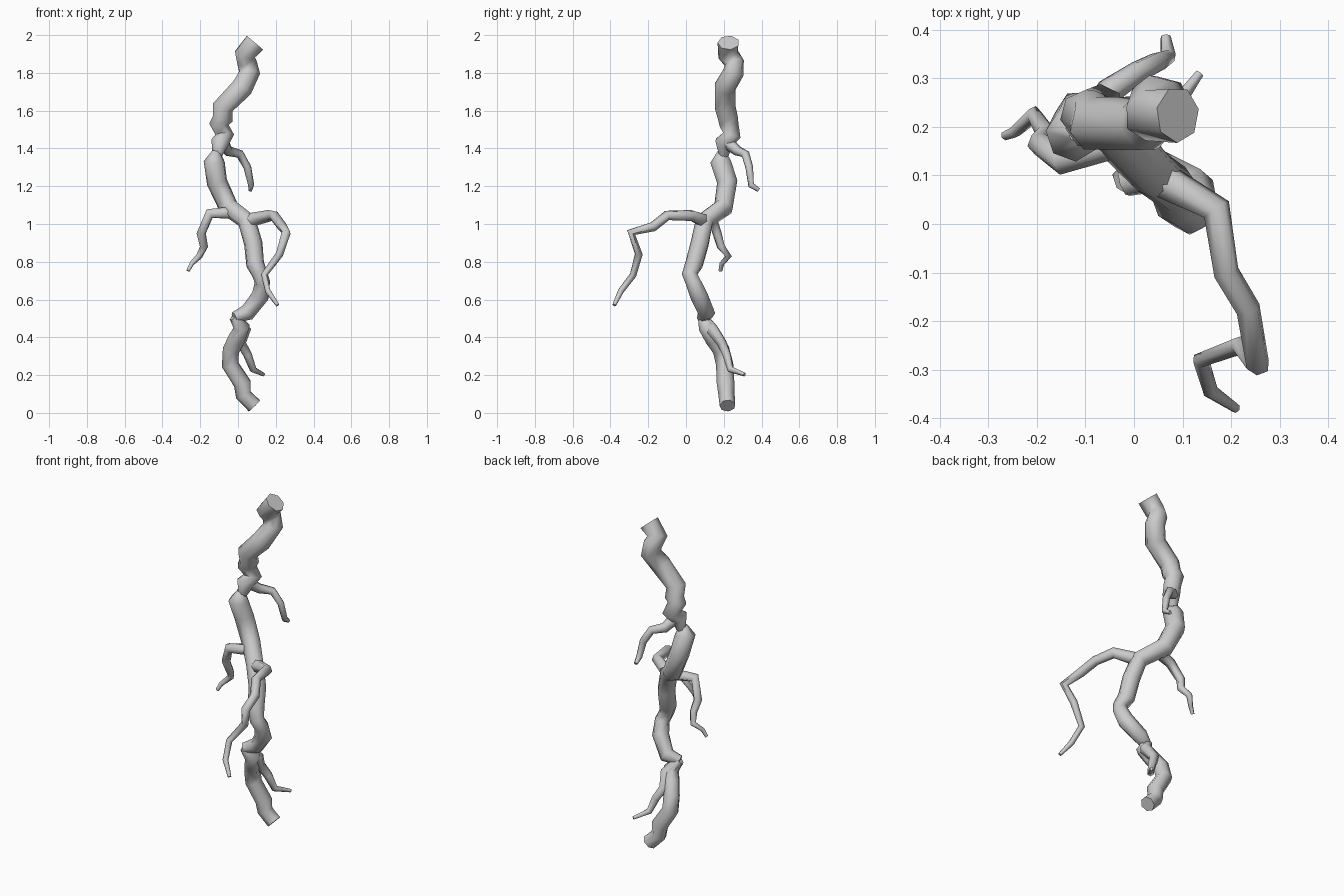
import bpy, bmesh, math
from mathutils import Vector


def jagged_tube(name, path, sides):
    """Capped tube through (x, y, z, radius) points, rings on the bisecting planes."""
    pts = [Vector(p[:3]) for p in path]
    bm = bmesh.new()
    rings, normal, last = [], None, None
    for i, (p, row) in enumerate(zip(pts, path)):
        a = (p - pts[i - 1]).normalized() if i else None
        b = (pts[i + 1] - p).normalized() if i < len(pts) - 1 else None
        t = ((a or b) + (b or a)).normalized()
        if normal is None:
            normal = t.orthogonal().normalized()
        else:
            normal = (last.rotation_difference(t) @ normal).normalized()
        last = t
        side = t.cross(normal)
        rings.append([bm.verts.new(p + row[3] * (
            math.cos(k * math.tau / sides) * normal +
            math.sin(k * math.tau / sides) * side)) for k in range(sides)])
    for r, s in zip(rings, rings[1:]):
        for k in range(sides):
            n = (k + 1) % sides
            bm.faces.new((r[k], r[n], s[n], s[k]))
    bm.faces.new(rings[0][::-1])
    bm.faces.new(rings[-1])
    bmesh.ops.recalc_face_normals(bm, faces=bm.faces)
    mesh = bpy.data.meshes.new(name)
    bm.to_mesh(mesh)
    bm.free()
    ob = bpy.data.objects.new(name, mesh)
    bpy.context.collection.objects.link(ob)
    bpy.ops.object.select_all(action='DESELECT')
    ob.select_set(True)
    bpy.context.view_layer.objects.active = ob
    bpy.ops.object.shade_smooth_by_angle(angle=math.radians(65))


# Main zigzag trunk, in three runs, top to bottom
jagged_tube("upper_trunk", [
    (.09, .225, 1.96, .058), (.035, .225, 1.895, .057), (.045, .255, 1.855, .054),
    (.06, .25, 1.80, .057), (.02, .205, 1.72, .059), (-.08, .205, 1.62, .057),
    (-.08, .22, 1.56, .055), (-.10, .225, 1.53, .053), (-.07, .24, 1.47, .05),
    (-.095, .20, 1.43, .05), (-.11, .20, 1.36, .025)], 7)
jagged_tube("middle_trunk", [
    (-.115, .19, 1.385, .022), (-.125, .185, 1.33, .057), (-.11, .22, 1.22, .056),
    (-.05, .20, 1.09, .054), (.045, .10, 1.02, .05), (.08, .075, .90, .05),
    (.09, .045, .79, .049), (.115, .02, .735, .042), (.13, .04, .69, .042),
    (.12, .07, .62, .048), (.05, .11, .53, .045), (-.02, .085, .505, .03)], 7)
jagged_tube("lower_trunk", [
    (-.02, .09, .51, .028), (.02, .11, .455, .045), (-.005, .145, .395, .047),
    (-.035, .185, .335, .046), (-.04, .205, .255, .047), (.025, .21, .155, .048),
    (.03, .215, .095, .044), (.088, .22, .038, .043)], 7)

# Thin side branches
jagged_tube("top_branch", [
    (-.08, .22, 1.43, .035), (-.05, .275, 1.385, .028), (.01, .315, 1.37, .023),
    (.05, .335, 1.30, .021), (.07, .345, 1.205, .017), (.065, .385, 1.18, .011)], 6)
jagged_tube("left_branch", [
    (-.03, .17, 1.06, .034), (-.15, .13, 1.055, .029), (-.195, .165, .95, .025),
    (-.18, .185, .88, .022), (-.205, .225, .83, .018), (-.245, .19, .79, .013),
    (-.265, .182, .752, .01)], 6)
jagged_tube("right_branch", [
    (.06, .09, 1.02, .038), (.17, .03, 1.045, .031), (.19, -.10, 1.045, .027),
    (.235, -.175, .985, .026), (.255, -.29, .955, .025), (.22, -.25, .84, .021),
    (.138, -.28, .73, .018), (.158, -.345, .645, .016), (.21, -.38, .57, .01)], 6)
jagged_tube("bottom_branch", [
    (-.02, .09, .505, .03), (.035, .14, .44, .035), (.015, .19, .37, .028),
    (.05, .215, .31, .024), (.08, .235, .23, .019), (.135, .31, .203, .01)], 6)
